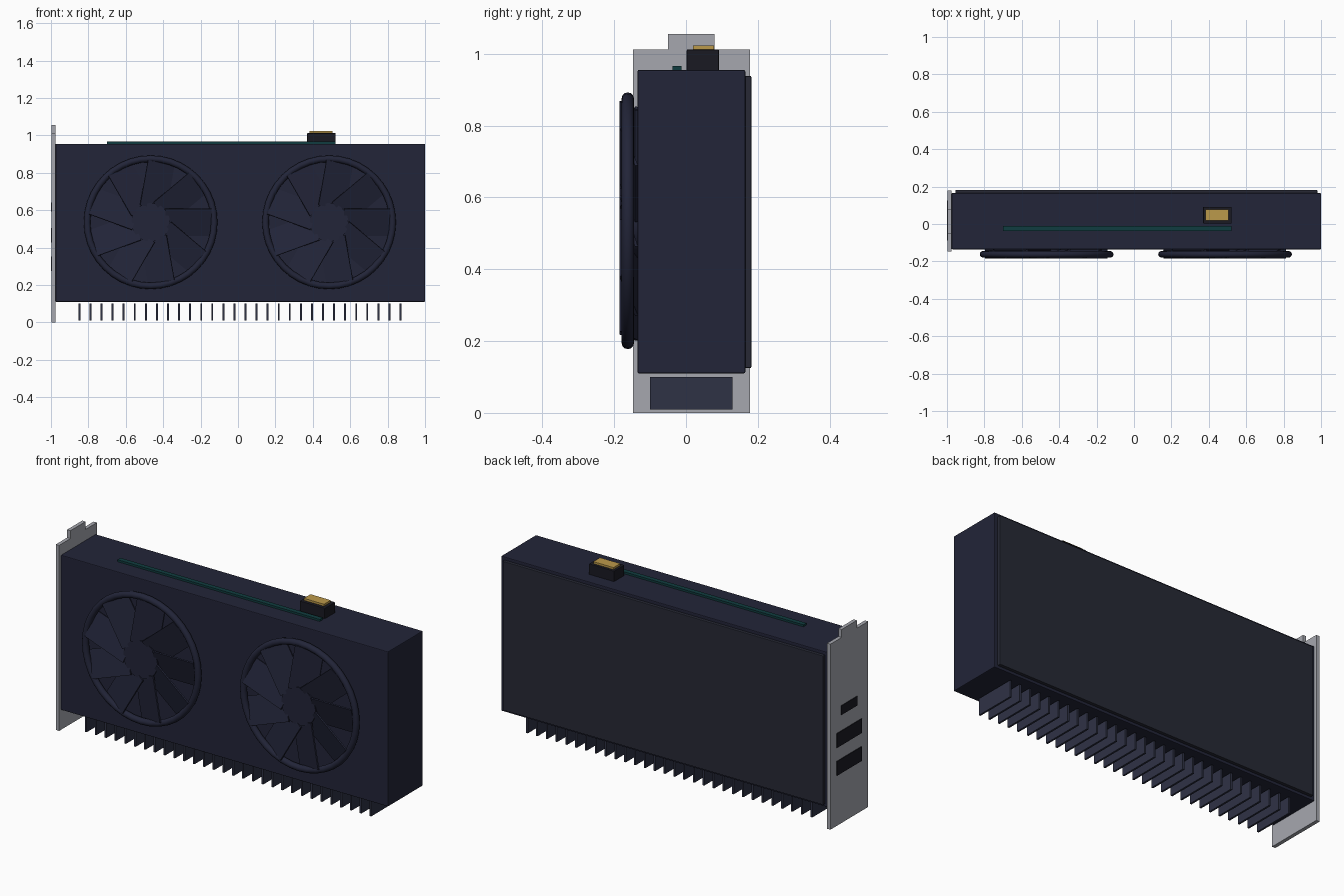
import bpy, bmesh, math
from mathutils import Matrix, Vector

if "Cube" in bpy.data.objects:
    bpy.data.objects.remove(bpy.data.objects["Cube"])


def mat(name, rgb):
    m = bpy.data.materials.new(name)
    m.diffuse_color = (*rgb, 1)
    m.use_nodes = True
    m.node_tree.nodes["Principled BSDF"].inputs["Base Color"].default_value = m.diffuse_color
    return m


NAVY = mat("navy", (0.016, 0.018, 0.040))
PLATE = mat("plate", (0.020, 0.022, 0.036))
FIN = mat("fin", (0.028, 0.032, 0.060))
BLACK = mat("black", (0.010, 0.010, 0.016))
STEEL = mat("steel", (0.38, 0.39, 0.43))
GREEN = mat("board_green", (0.005, 0.045, 0.050))
GOLD = mat("gold", (0.50, 0.32, 0.07))


def finish(name, bm, m):
    bmesh.ops.recalc_face_normals(bm, faces=bm.faces)
    me = bpy.data.meshes.new(name)
    bm.to_mesh(me)
    bm.free()
    me.materials.append(m)
    ob = bpy.data.objects.new(name, me)
    bpy.context.collection.objects.link(ob)
    return ob


def add_box(bm, x, y, z):
    c = Vector(((x[0] + x[1]) / 2, (y[0] + y[1]) / 2, (z[0] + z[1]) / 2))
    s = Matrix.Diagonal((x[1] - x[0], y[1] - y[0], z[1] - z[0], 1))
    bmesh.ops.create_cube(bm, size=1, matrix=Matrix.Translation(c) @ s)


def box(name, x, y, z, m, bevel=0):
    bm = bmesh.new()
    add_box(bm, x, y, z)
    ob = finish(name, bm, m)
    if bevel:
        b = ob.modifiers.new("bevel", "BEVEL")
        b.width, b.segments = bevel, 2
    return ob


def smooth(ob):
    bpy.ops.object.select_all(action="DESELECT")
    ob.select_set(True)
    bpy.context.view_layer.objects.active = ob
    bpy.ops.object.shade_smooth_by_angle(angle=math.radians(40))


# Main shroud and rear plate
box("shroud", (-0.975, 1.0), (-0.135, 0.165), (0.11, 0.955), NAVY, 0.004)
box("backplate", (-0.955, 0.98), (0.16, 0.182), (0.125, 0.938), PLATE, 0.003)

# Circuit board edge and power socket on top
box("circuit_board", (-0.70, 0.52), (-0.038, -0.012), (0.90, 0.966), GREEN)
box("power_socket", (0.37, 0.522), (0.002, 0.092), (0.94, 1.012), BLACK, 0.003)
box("power_contacts", (0.383, 0.505), (0.02, 0.078), (1.0, 1.023), GOLD)

# Mounting bracket: stepped profile extruded along x
profile = [(-0.148, 0), (0.178, 0), (0.178, 1.012), (0.08, 1.012),
           (0.08, 1.055), (-0.05, 1.055), (-0.05, 1.012), (-0.148, 1.012)]
bm = bmesh.new()
face = bm.faces.new([bm.verts.new((-0.996, y, z)) for y, z in profile])
ext = bmesh.ops.extrude_face_region(bm, geom=[face])["geom"]
bmesh.ops.translate(bm, vec=(0.02, 0, 0),
                    verts=[v for v in ext if isinstance(v, bmesh.types.BMVert)])
finish("bracket", bm, STEEL)

# Display ports on the bracket
for i, (half, z0, z1) in enumerate([(0.107, 0.275, 0.353), (0.107, 0.427, 0.505),
                                    (0.068, 0.592, 0.642)]):
    box(f"port_{i + 1}", (-1.0, -0.985), (0.018 - half, 0.018 + half), (z0, z1), BLACK)

# Heatsink fins below the shroud
bm = bmesh.new()
for i in range(30):
    x = -0.848 + i * 0.0592
    add_box(bm, (x - 0.005, x + 0.005), (-0.10, 0.13), (0.01, 0.10))
finish("heatsink_fins", bm, FIN)


def fan(side, cx, cz=0.535):
    face_front = Matrix.Translation((cx, 0, cz)) @ Matrix.Rotation(math.pi / 2, 4, "X")
    # Outer ring
    bpy.ops.mesh.primitive_torus_add(
        major_segments=40, minor_segments=12, major_radius=0.34, minor_radius=0.0175,
        location=(cx, -0.162, cz), rotation=(math.pi / 2, 0, 0))
    ring = bpy.context.object
    ring.name = f"fan_ring_{side}"
    ring.data.materials.append(NAVY)
    smooth(ring)
    # Hub (local z points to the front)
    bm = bmesh.new()
    bmesh.ops.create_cone(bm, cap_ends=True, segments=32, radius1=0.103, radius2=0.103,
                          depth=0.05, matrix=face_front @ Matrix.Translation((0, 0, 0.15)))
    smooth(finish(f"fan_hub_{side}", bm, NAVY))
    # Nine pitched blades
    bm = bmesh.new()
    for k in range(9):
        turn = Matrix.Rotation(math.radians(40 * k), 4, "Z")
        place = Matrix.Translation((0.203, 0, 0.16))
        pitch = Matrix.Rotation(math.radians(17), 4, "X")
        size = Matrix.Diagonal((0.245, 0.15, 0.008, 1))
        bmesh.ops.create_cube(bm, size=1, matrix=face_front @ turn @ place @ pitch @ size)
    finish(f"fan_blades_{side}", bm, NAVY)


fan("left", -0.467)
fan("right", 0.487)
